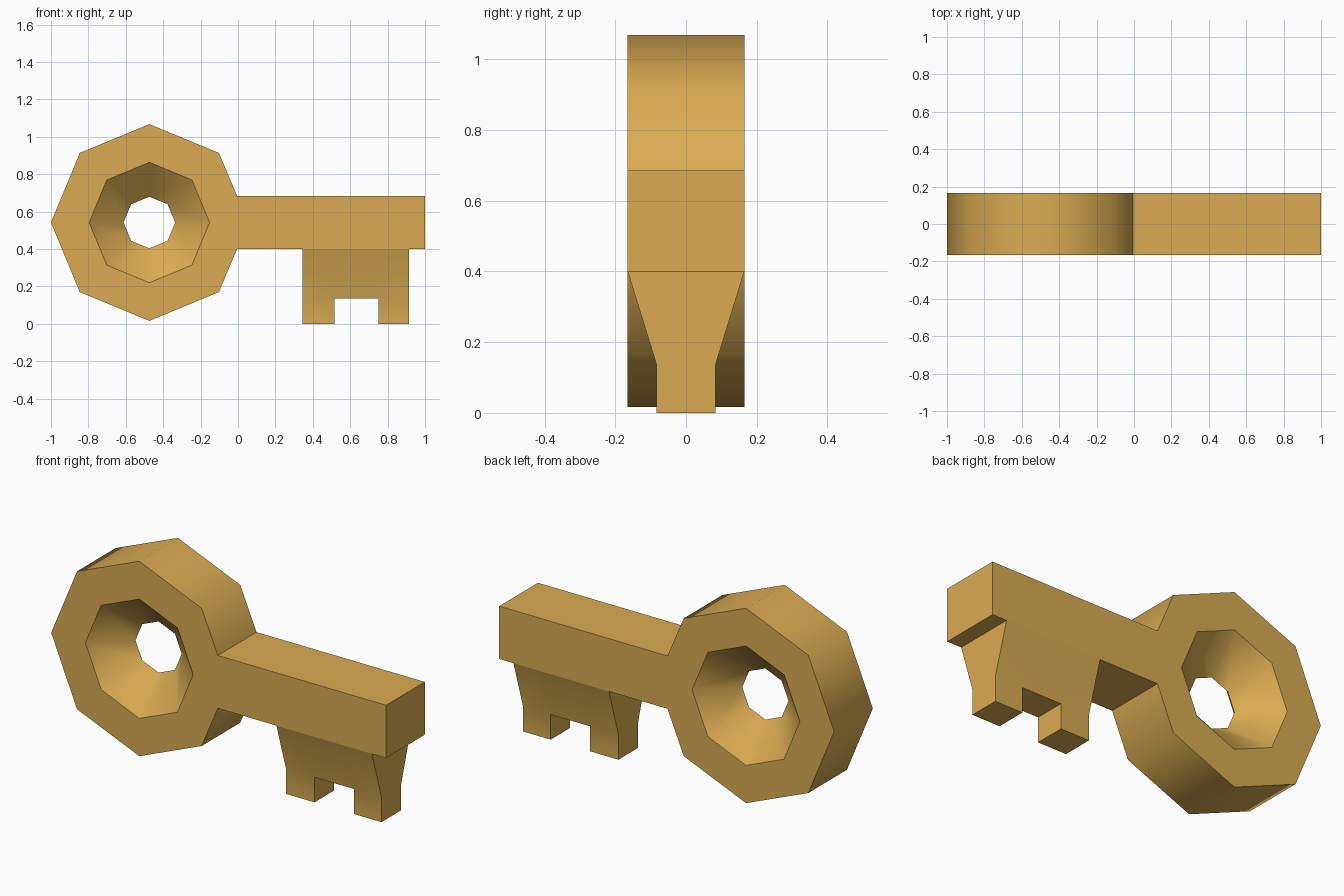
import bpy, bmesh, math

if "Cube" in bpy.data.objects:
    bpy.data.objects.remove(bpy.data.objects["Cube"], do_unlink=True)

SIDES = 8
CX, CZ = -0.474, 0.542          # centre of the bow
HALF = 0.165                    # half thickness
SHAFT_TOP, SHAFT_LOW = 0.685, 0.40

brass = bpy.data.materials.new("brass")
colour = (0.70, 0.41, 0.085, 1)
brass.diffuse_color = colour
brass.use_nodes = True
brass.node_tree.nodes["Principled BSDF"].inputs["Base Color"].default_value = colour


def octagon(bm, radius, y):
    angles = [2 * math.pi * i / SIDES for i in range(SIDES)]
    return [bm.verts.new((CX + radius * math.cos(a), y, CZ + radius * math.sin(a)))
            for a in angles]


def bridge(bm, a, b):
    n = len(a)
    for i in range(n):
        j = (i + 1) % n
        bm.faces.new((a[i], a[j], b[j], b[i]))


def finish(name, bm):
    """Smooth the shallow bends and keep flat caps and steep corners sharp."""
    bmesh.ops.recalc_face_normals(bm, faces=bm.faces)
    bm.normal_update()
    for f in bm.faces:
        f.smooth = True
    for e in bm.edges:
        if len(e.link_faces) == 2:
            caps = sum(abs(f.normal.y) > 0.99 and abs(f.calc_center_median().y) > HALF - 0.01
                       for f in e.link_faces)
            e.smooth = caps != 1 and e.calc_face_angle() < math.radians(50)
    mesh = bpy.data.meshes.new(name)
    bm.to_mesh(mesh)
    bm.free()
    mesh.materials.append(brass)
    obj = bpy.data.objects.new(name, mesh)
    bpy.context.collection.objects.link(obj)


# Bow and shaft: one body with a waisted octagonal hole
bm = bmesh.new()
waist = octagon(bm, 0.138, 0)
outlines = []
for y in (-HALF, HALF):
    rim = octagon(bm, 0.322, y)
    bow = octagon(bm, 0.526, y)
    bm.verts.remove(bow[0])      # this corner opens into the shaft
    up, end_up, end_low, low = [bm.verts.new((x, y, z)) for x, z in (
        (-0.005, SHAFT_TOP), (1, SHAFT_TOP), (1, SHAFT_LOW), (-0.005, SHAFT_LOW))]
    ring = [up] + bow[1:] + [low]
    for i in range(SIDES):
        bm.faces.new((ring[i], ring[i + 1], rim[(i + 1) % SIDES], rim[i]))
    bm.faces.new((up, rim[0], low))
    bm.faces.new((up, low, end_low, end_up))
    bridge(bm, rim, waist)
    outlines.append(ring + [end_low, end_up])
bridge(bm, *outlines)
finish("bow_and_shaft", bm)

# Bit: tapered block with two straight teeth
bm = bmesh.new()
columns = (0.345, 0.515, 0.75, 0.915)
rows = ((SHAFT_LOW, HALF), (0.135, 0.083), (0, 0.083))
v = {(c, r, s): bm.verts.new((x, s * w, z))
     for c, x in enumerate(columns) for r, (z, w) in enumerate(rows) for s in (-1, 1)}
for c in range(3):
    for r in range(2):
        if (c, r) == (1, 1):
            continue             # gap between the teeth
        for s in (-1, 1):
            bm.faces.new((v[c, r, s], v[c + 1, r, s], v[c + 1, r + 1, s], v[c, r + 1, s]))
    r = 1 if c == 1 else 2
    bm.faces.new((v[c, r, -1], v[c + 1, r, -1], v[c + 1, r, 1], v[c, r, 1]))
for c in range(4):
    for r in range(2):
        if r == 1 or c in (0, 3):
            bm.faces.new((v[c, r, -1], v[c, r, 1], v[c, r + 1, 1], v[c, r + 1, -1]))
finish("bit", bm)
